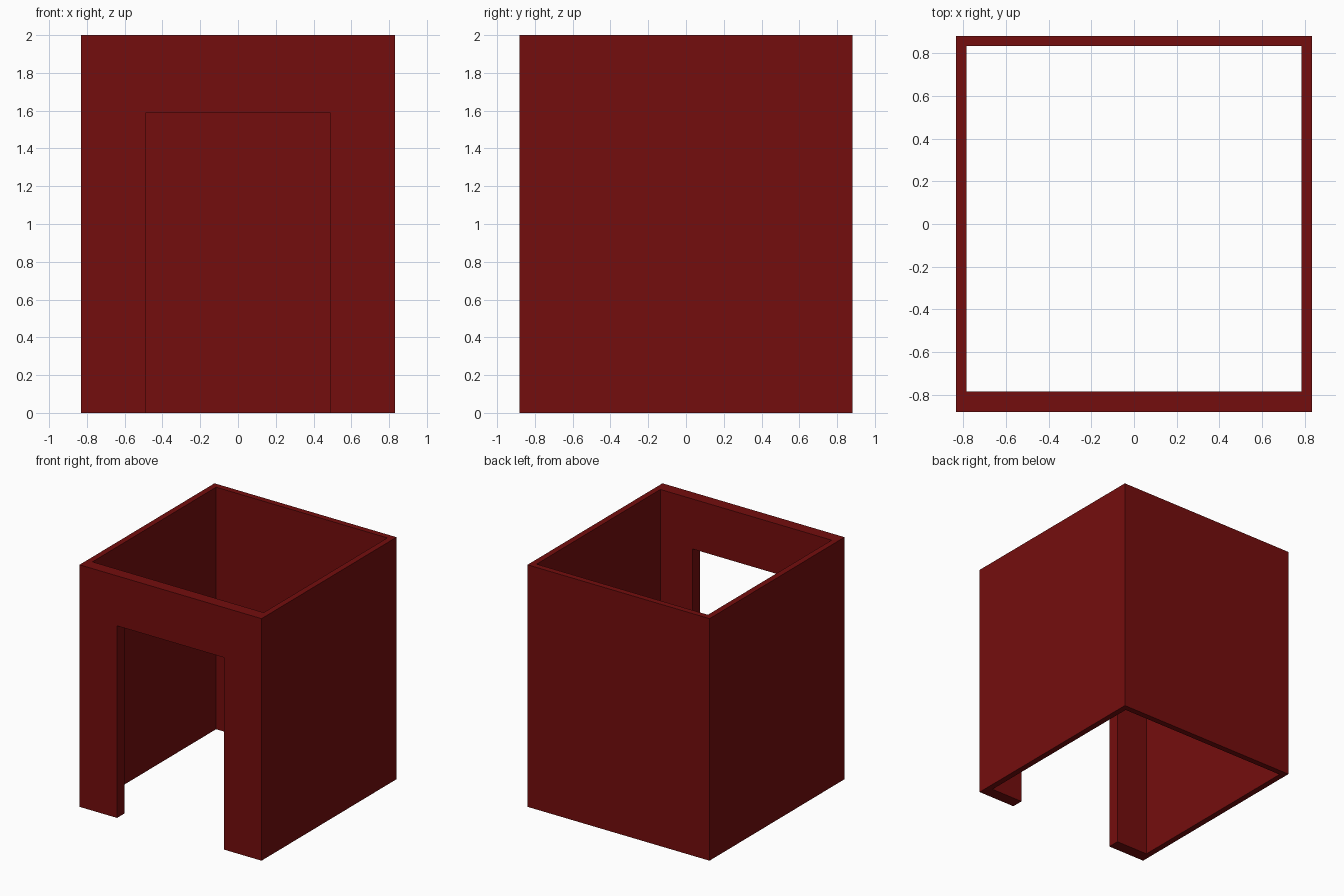
import bpy
from mathutils import Vector

default = bpy.data.objects.get("Cube")
if default:
    bpy.data.objects.remove(default, do_unlink=True)

# Single dark red paint
red = bpy.data.materials.new("dark_red")
red.use_nodes = True
color = (0.175, 0.004, 0.004, 1.0)
red.diffuse_color = color
red.node_tree.nodes["Principled BSDF"].inputs["Base Color"].default_value = color


def box(name, low, high):
    """Axis-aligned box between two corners."""
    low, high = Vector(low), Vector(high)
    bpy.ops.mesh.primitive_cube_add(size=1, location=(low + high) / 2)
    obj = bpy.context.object
    obj.name = obj.data.name = name
    obj.scale = high - low
    bpy.ops.object.transform_apply(location=False, rotation=False, scale=True)
    obj.data.materials.append(red)
    return obj


def cut(target, cutter):
    """Subtract the cutter from the target, then discard it."""
    cutter.hide_render = True
    mod = target.modifiers.new("cut", "BOOLEAN")
    mod.operation = "DIFFERENCE"
    mod.solver = "EXACT"
    mod.object = cutter
    bpy.context.view_layer.objects.active = target
    bpy.ops.object.modifier_apply(modifier=mod.name)
    bpy.data.objects.remove(cutter, do_unlink=True)


HALF_X, HALF_Y, HEIGHT = 0.832, 0.881, 2.0
WALL, FRONT_WALL = 0.049, 0.098
DOOR_HALF, DOOR_TOP = 0.489, 1.587

# Outer walls, open at top and bottom, thicker at the front
walls = box("walls", (-HALF_X, -HALF_Y, 0), (HALF_X, HALF_Y, HEIGHT))
cut(walls, box("room_cutter",
               (WALL - HALF_X, FRONT_WALL - HALF_Y, -1),
               (HALF_X - WALL, HALF_Y - WALL, HEIGHT + 1)))

# Doorway through the front wall
cut(walls, box("doorway_cutter",
               (-DOOR_HALF, -HALF_Y - 1, -1),
               (DOOR_HALF, 0, DOOR_TOP)))
